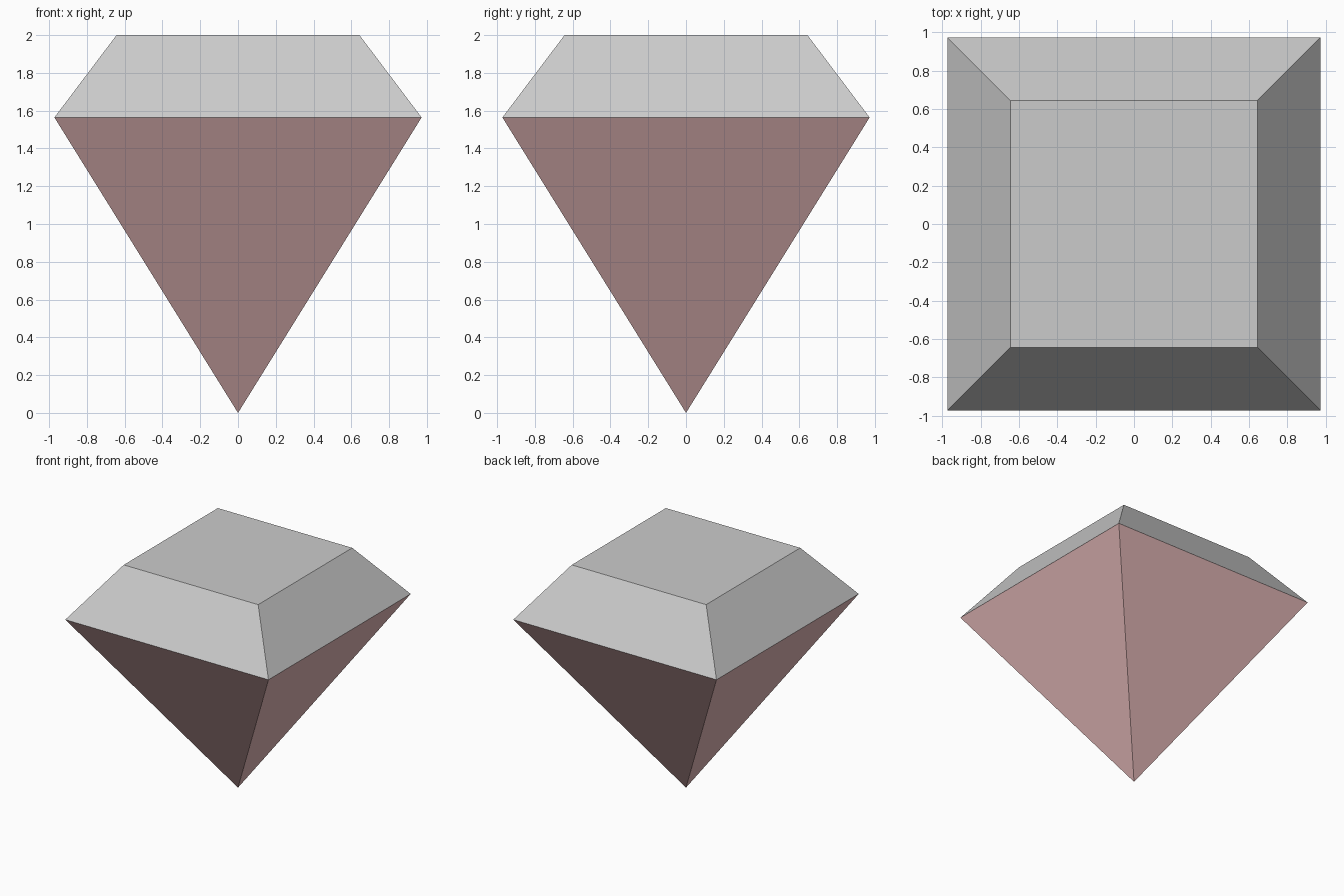
import bpy, bmesh

if "Cube" in bpy.data.objects:
    bpy.data.objects.remove(bpy.data.objects["Cube"])

TOP, GIRDLE = 0.643, 0.972      # half widths
Z_TOP, Z_GIRDLE = 2.0, 1.564


def square(bm, half, z):
    return [bm.verts.new((sx * half, sy * half, z))
            for sx, sy in ((-1, -1), (1, -1), (1, 1), (-1, 1))]


def make_object(name, bm, color=None):
    mesh = bpy.data.meshes.new(name)
    bmesh.ops.recalc_face_normals(bm, faces=bm.faces)
    bm.to_mesh(mesh)
    bm.free()
    if color:
        mat = bpy.data.materials.new(name + "_red")
        mat.diffuse_color = color
        mat.use_nodes = True
        mat.node_tree.nodes["Principled BSDF"].inputs["Base Color"].default_value = mat.diffuse_color
        mesh.materials.append(mat)
    obj = bpy.data.objects.new(name, mesh)
    bpy.context.collection.objects.link(obj)
    return obj


# Crown: flat table with four sloping sides
bm = bmesh.new()
low, high = square(bm, GIRDLE, Z_GIRDLE), square(bm, TOP, Z_TOP)
bm.faces.new(high)
for i in range(4):
    j = (i + 1) % 4
    bm.faces.new((low[i], low[j], high[j], high[i]))
make_object("gem_crown", bm)

# Lower point: inverted four-sided pyramid
bm = bmesh.new()
rim, tip = square(bm, GIRDLE, Z_GIRDLE), bm.verts.new((0, 0, 0))
for i in range(4):
    bm.faces.new((rim[(i + 1) % 4], rim[i], tip))
make_object("gem_point", bm, (0.8, 0.5, 0.5, 1))
